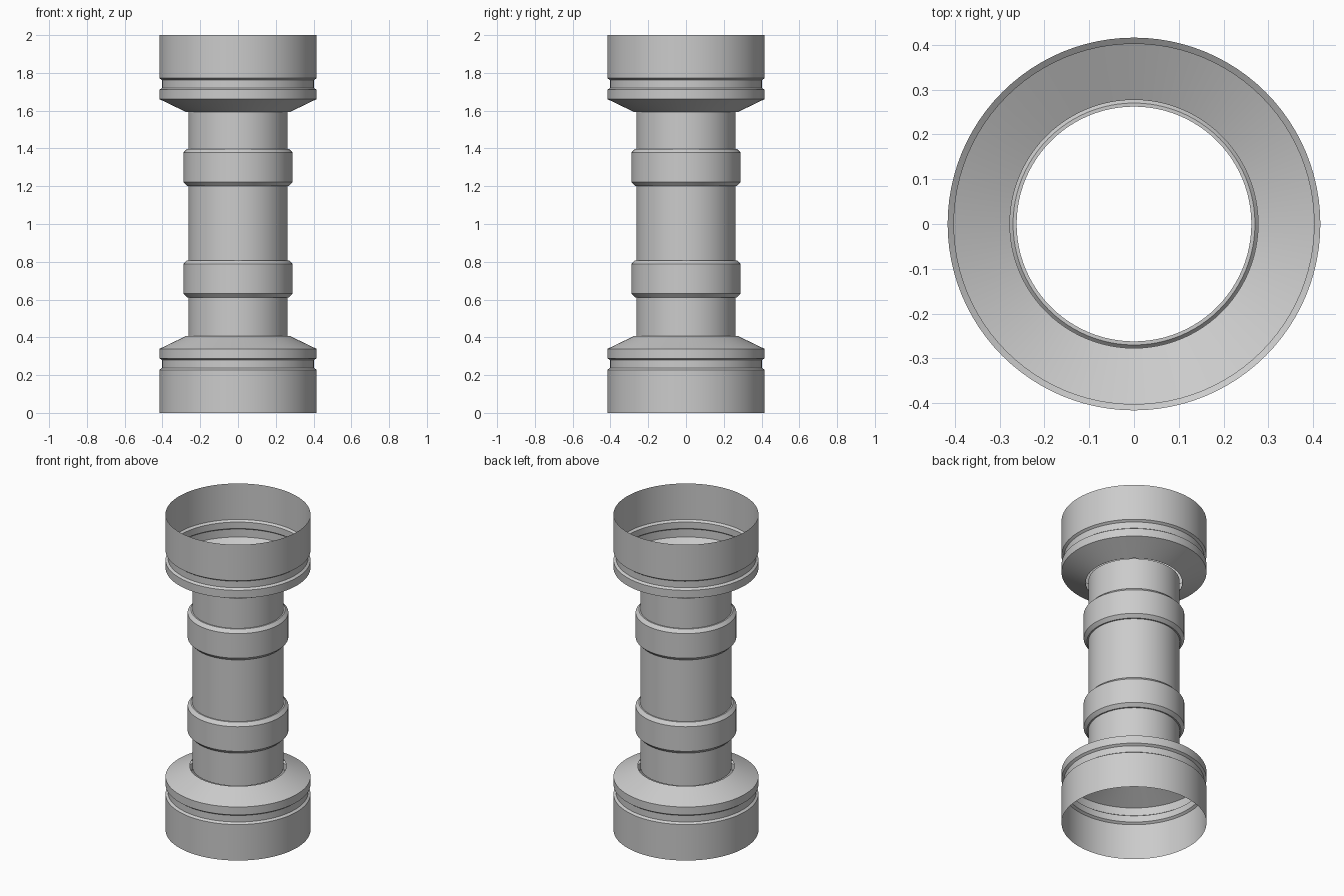
import bpy, math

if "Cube" in bpy.data.objects:
    bpy.data.objects.remove(bpy.data.objects["Cube"])

SEGMENTS = 96

def lathe(name, profile):
    """Revolve an open (radius, height) profile around the z axis."""
    verts, faces = [], []
    for r, z in profile:
        for i in range(SEGMENTS):
            a = 2 * math.pi * i / SEGMENTS
            verts.append((r * math.cos(a), r * math.sin(a), z))
    for k in range(len(profile) - 1):
        for i in range(SEGMENTS):
            j = (i + 1) % SEGMENTS
            faces.append((k * SEGMENTS + i, k * SEGMENTS + j,
                          (k + 1) * SEGMENTS + j, (k + 1) * SEGMENTS + i))
    mesh = bpy.data.meshes.new(name)
    mesh.from_pydata(verts, [], faces)
    ob = bpy.data.objects.new(name, mesh)
    bpy.context.collection.objects.link(ob)
    bpy.ops.object.select_all(action='DESELECT')
    ob.select_set(True)
    bpy.context.view_layer.objects.active = ob
    bpy.ops.object.shade_smooth_by_angle(angle=math.radians(20))
    return ob

# Thin open cups with a shallow groove and a sloped shoulder, mirrored about z = 1
cup = [(0.416, 0), (0.416, 0.228), (0.402, 0.238), (0.402, 0.279),
       (0.416, 0.289), (0.416, 0.339), (0.277, 0.406)]
lathe("bottom_cup", cup)
lathe("top_cup", [(r, 2 - z) for r, z in reversed(cup)])

# Central open tube
lathe("tube", [(0.262, 0.4), (0.262, 1.6)])

# Chamfered collars around the tube
collar = [(0.262, -0.098), (0.27, -0.098), (0.289, -0.078),
          (0.289, 0.078), (0.27, 0.098), (0.262, 0.098)]
for name, height in (("lower_collar", 0.71), ("upper_collar", 1.3)):
    lathe(name, [(r, z + height) for r, z in collar])
